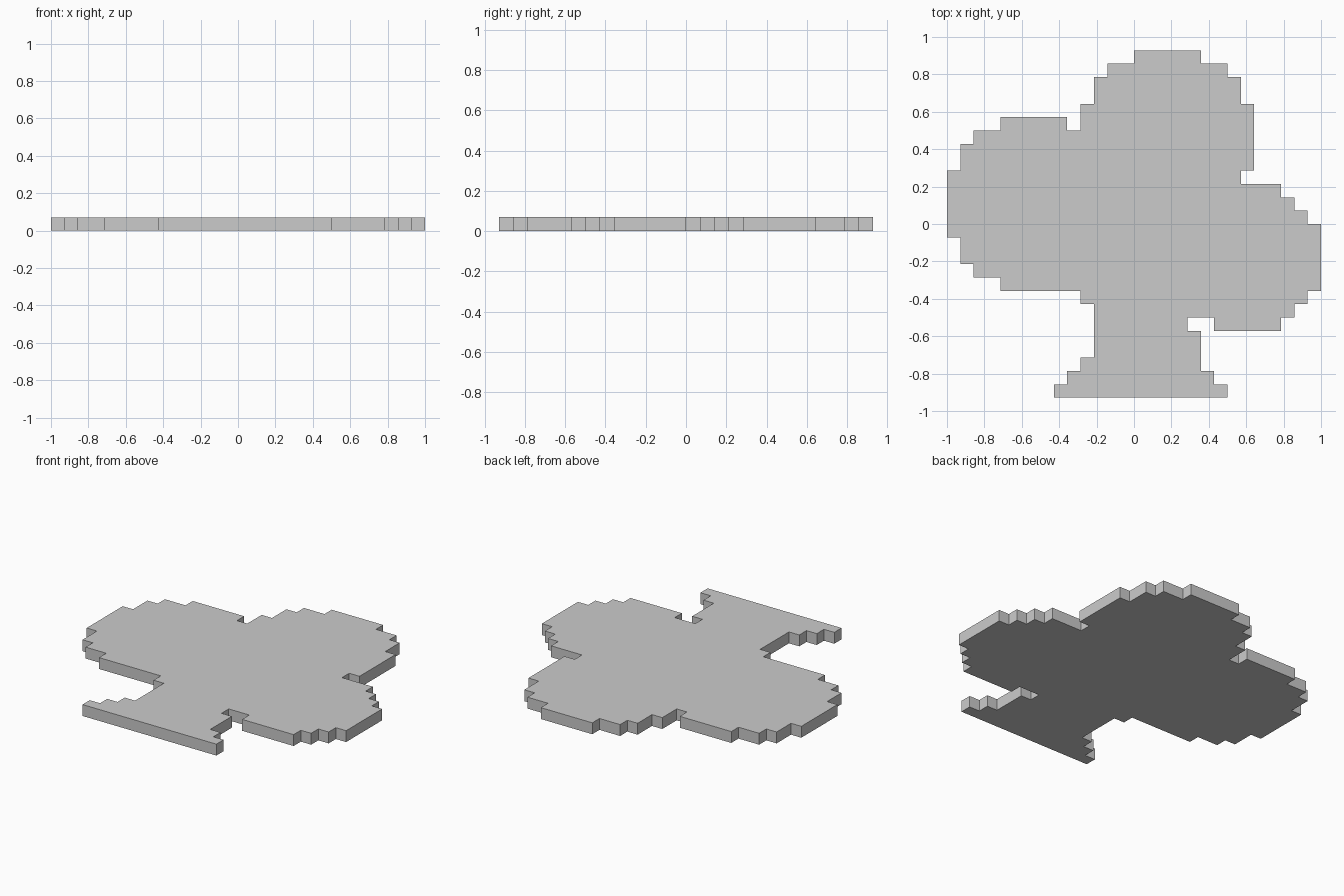
import bpy
import bmesh

if "Cube" in bpy.data.objects:
    bpy.data.objects.remove(bpy.data.objects["Cube"])

U = 1 / 14  # one pixel step

# Stepped outline in pixel units: each pair moves across to x, then up or down to y
RIGHT_LOBES = [(5, 12), (7, 11), (8, 9), (9, 4), (8, 3), (11, 2), (12, 1), (13, 0),
               (14, -5), (13, -6), (12, -7), (11, -8), (6, -7)]
STEM = [(4, -8), (5, -11), (6, -12), (7, -13), (-6, -12), (-5, -11), (-4, -10), (-3, -6)]
LEFT_LOBES = [(-4, -5), (-10, -4), (-12, -3), (-13, -1), (-14, 4), (-13, 6), (-12, 7),
              (-10, 8), (-5, 7), (-4, 9), (-3, 11), (-2, 12), (0, 13)]


def stair_points(steps):
    points, y_prev = [], steps[-1][1]
    for x, y in steps:
        points += [(x * U, y_prev * U, 0), (x * U, y * U, 0)]
        y_prev = y
    return points


def slab(name, points, height):
    bm = bmesh.new()
    face = bm.faces.new([bm.verts.new(p) for p in points])
    ext = bmesh.ops.extrude_face_region(bm, geom=[face], use_keep_orig=True)
    top = [g for g in ext["geom"] if isinstance(g, bmesh.types.BMVert)]
    bmesh.ops.translate(bm, verts=top, vec=(0, 0, height))
    bmesh.ops.recalc_face_normals(bm, faces=bm.faces[:])
    mesh = bpy.data.meshes.new(name)
    bm.to_mesh(mesh)
    bm.free()
    obj = bpy.data.objects.new(name, mesh)
    bpy.context.collection.objects.link(obj)
    return obj


# Flat three-lobed pixel shape with flared stem, one pixel thick
slab("pixel_club_tile", stair_points(RIGHT_LOBES + STEM + LEFT_LOBES), U)
